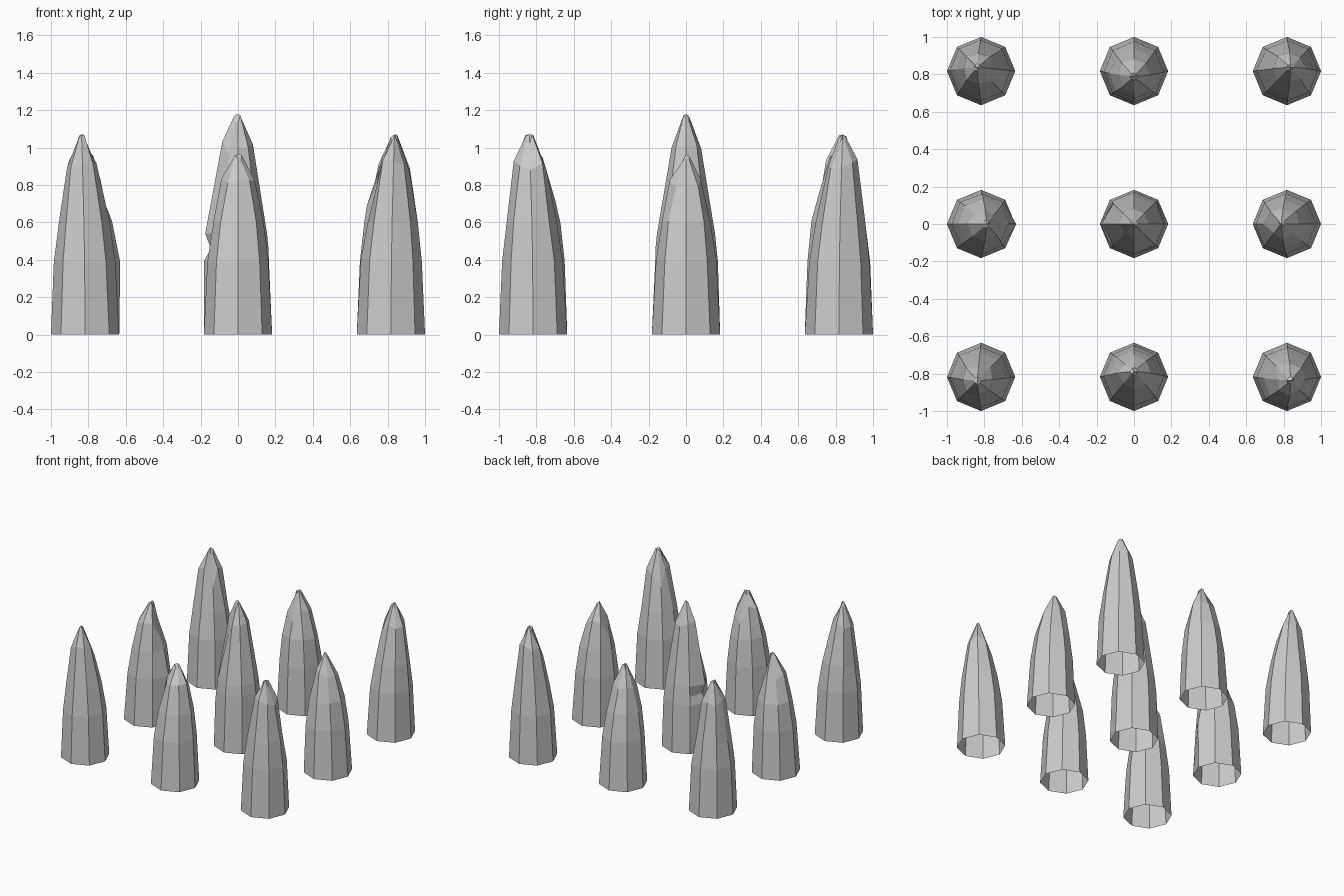
import bpy, bmesh, math, random

if "Cube" in bpy.data.objects:
    bpy.data.objects.remove(bpy.data.objects["Cube"])

random.seed(4)
SIDES = 8
PITCH, RADIUS = 0.8175, 0.1825


def spike(name, cx, cy, height, lean, rings, dents):
    """Open-bottomed faceted spike. rings: (z, radius, jitter); dents: {(ring, side): (radius factor, dz)}"""
    bm = bmesh.new()
    loops = []
    for r, (z, rad, jit) in enumerate(rings):
        t = (z / height) ** 2
        loop = []
        for s in range(SIDES):
            f, dz = dents.get((r, s), (1, 0))
            a = math.tau * s / SIDES
            rr = rad * f * (1 + random.uniform(-jit, jit))
            zz = z + dz + random.uniform(-jit, jit) * 0.25
            loop.append(bm.verts.new((cx + lean[0] * t + rr * math.cos(a),
                                      cy + lean[1] * t + rr * math.sin(a), zz)))
        loops.append(loop)
    for lo, hi in zip(loops, loops[1:]):
        for s in range(SIDES):
            n = (s + 1) % SIDES
            bm.faces.new((lo[s], lo[n], hi[n], hi[s]))
    # pointed tip
    tip = bm.verts.new((cx + lean[0], cy + lean[1], height))
    for s in range(SIDES):
        bm.faces.new((loops[-1][s], loops[-1][(s + 1) % SIDES], tip))
    bmesh.ops.recalc_face_normals(bm, faces=bm.faces)
    mesh = bpy.data.meshes.new(name)
    bm.to_mesh(mesh)
    bm.free()
    bpy.context.collection.objects.link(bpy.data.objects.new(name, mesh))


def profile(h):
    return [(0, RADIUS, 0), (0.39, 0.162, 0.02), (0.6, 0.134, 0.03),
            (h - 0.16, 0.084, 0.12), (h - 0.025, 0.02, 0.1)]


# outer spikes: tall corners lean outward, short sides lean inward
for i in (-1, 0, 1):
    for j in (-1, 0, 1):
        if i == j == 0:
            continue
        corner = i and j
        h = 1.07 if corner else 0.965
        k = 0.02 if corner else -0.03
        # inward-facing side carries a chipped edge
        side = round(math.atan2(-j, -i) / (math.tau / SIDES)) % SIDES
        dents = {(3, side): (1.15, -0.09), (3, (side + 1) % SIDES): (0.75, 0.02)}
        if (i, j) == (-1, 0):
            dents[(1, 0)] = (1.15, 0)
        spike(f"spike_{i + 1}_{j + 1}", i * PITCH, j * PITCH, h,
              (i * k, j * k), profile(h), dents)

# tallest centre spike with a notch on its left edge
spike("spike_centre", 0, 0, 1.18, (0, 0),
      [(0, RADIUS, 0), (0.39, 0.168, 0.02), (0.46, 0.163, 0), (0.54, 0.155, 0),
       (1.01, 0.08, 0.1), (1.155, 0.02, 0.1)],
      {(1, 4): (1.06, 0), (2, 4): (0.89, 0), (3, 4): (1.13, 0), (4, 5): (0.8, -0.05)})
